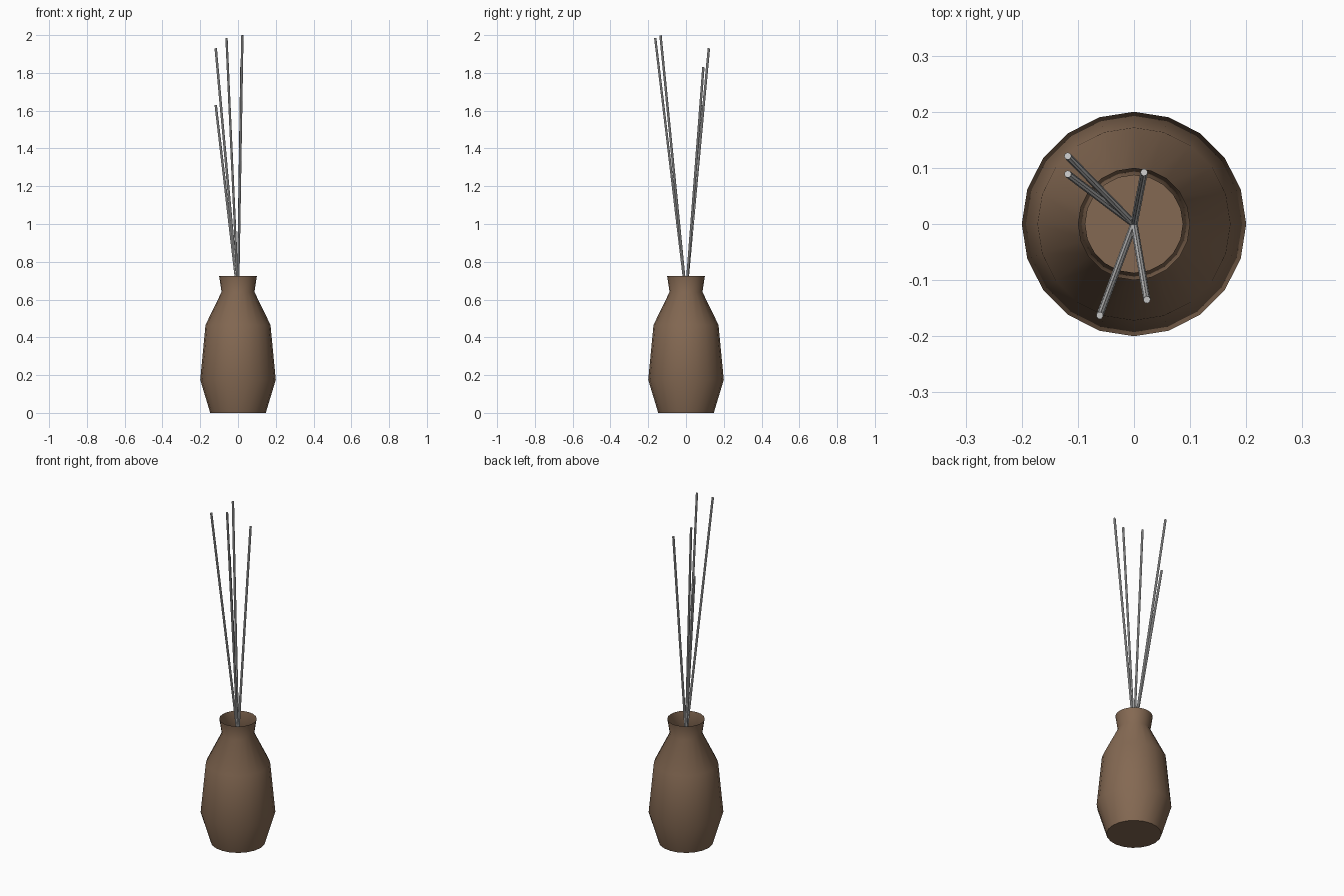
import bpy, bmesh, math
from mathutils import Vector

if "Cube" in bpy.data.objects:
    bpy.data.objects.remove(bpy.data.objects["Cube"])


def material(name, rgb):
    m = bpy.data.materials.new(name)
    m.diffuse_color = (*rgb, 1)
    m.use_nodes = True
    m.node_tree.nodes["Principled BSDF"].inputs["Base Color"].default_value = m.diffuse_color
    return m


def finish(bm, name, mat=None):
    mesh = bpy.data.meshes.new(name)
    bm.to_mesh(mesh)
    bm.free()
    ob = bpy.data.objects.new(name, mesh)
    bpy.context.collection.objects.link(ob)
    if mat:
        mesh.materials.append(mat)
    bpy.ops.object.select_all(action='DESELECT')
    ob.select_set(True)
    bpy.context.view_layer.objects.active = ob
    bpy.ops.object.shade_smooth_by_angle(angle=math.radians(40))
    return ob


# Open, thin-walled vase: 20-sided rings along a profile, closed at the base
SIDES = 20
profile = [(0.147, 0), (0.2, 0.175), (0.172, 0.466), (0.087, 0.64), (0.1, 0.725)]
bm = bmesh.new()
rings = []
for r, z in profile:
    angles = [2 * math.pi * i / SIDES for i in range(SIDES)]
    rings.append([bm.verts.new((r * math.cos(a), r * math.sin(a), z)) for a in angles])
for low, high in zip(rings, rings[1:]):
    for i in range(SIDES):
        j = (i + 1) % SIDES
        bm.faces.new((low[i], low[j], high[j], high[i]))
bm.faces.new(rings[0][::-1])
finish(bm, "vase", material("brown_clay", (0.23, 0.14, 0.085)))

# Thin reeds fanning out from the middle of the neck
start = Vector((0, 0, 0.62))
tips = [(-0.118, 0.121, 1.93), (-0.118, 0.089, 1.63), (0.018, 0.092, 1.83),
        (0.023, -0.135, 1.999), (-0.061, -0.163, 1.985)]
for n, tip in enumerate(tips, 1):
    axis = Vector(tip) - start
    bm = bmesh.new()
    bmesh.ops.create_cone(bm, cap_ends=True, segments=8, radius1=0.0065,
                          radius2=0.0065, depth=axis.length)
    bm.transform(axis.to_track_quat('Z', 'Y').to_matrix().to_4x4())
    bmesh.ops.translate(bm, verts=bm.verts, vec=start + axis / 2)
    finish(bm, f"reed_{n}")
